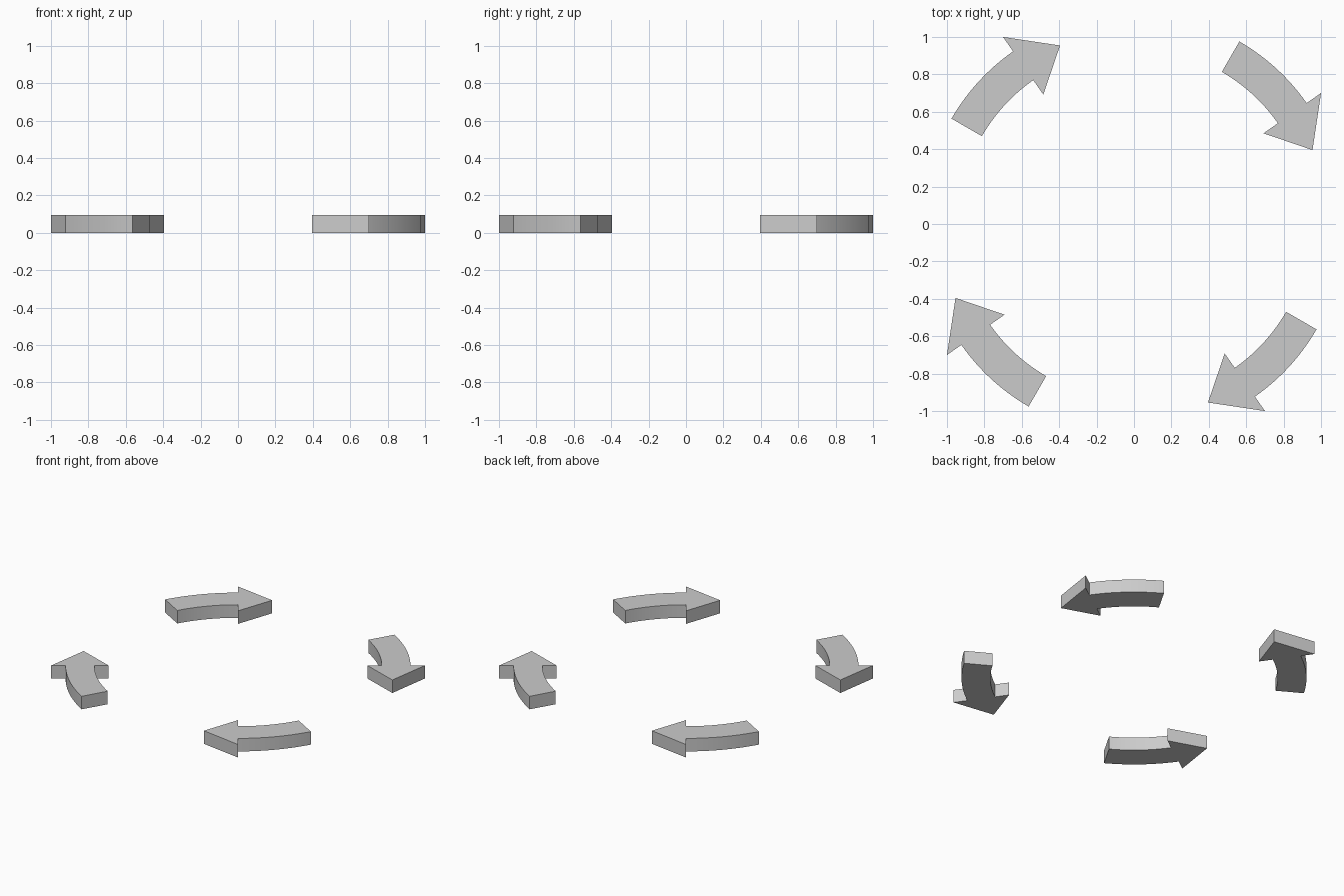
import bpy, bmesh
from math import radians, sin, cos, pi

if "Cube" in bpy.data.objects:
    bpy.data.objects.remove(bpy.data.objects["Cube"])

R = 1.033        # mid radius of the ring
U = 0.0939       # shaft half width, also the thickness
TAIL, NECK, TIP = 60, 35, 22.5   # angles in degrees
SEGS = 16


def polar(bm, r, deg):
    a = radians(deg)
    return bm.verts.new((r * cos(a), r * sin(a), 0))


def arrow_mesh():
    bm = bmesh.new()
    # curved shaft
    angles = [TAIL + (NECK - TAIL) * i / SEGS for i in range(SEGS + 1)]
    rows = [(polar(bm, R - U, a), polar(bm, R + U, a)) for a in angles]
    for (i0, o0), (i1, o1) in zip(rows, rows[1:]):
        bm.faces.new((i0, i1, o1, o0))
    # triangular head
    inner, outer = rows[-1]
    bm.faces.new((outer, inner, polar(bm, R - 2 * U, NECK),
                  polar(bm, R, TIP), polar(bm, R + 2 * U, NECK)))
    # thickness
    ext = bmesh.ops.extrude_face_region(bm, geom=bm.faces[:])
    top = [g for g in ext["geom"] if isinstance(g, bmesh.types.BMVert)]
    bmesh.ops.translate(bm, verts=top, vec=(0, 0, U))
    bmesh.ops.recalc_face_normals(bm, faces=bm.faces[:])
    me = bpy.data.meshes.new("curved_arrow")
    bm.to_mesh(me)
    bm.free()
    return me


# four arrows chasing each other clockwise
mesh = arrow_mesh()
for k in range(4):
    ob = bpy.data.objects.new(f"curved_arrow_{k + 1}", mesh)
    ob.rotation_euler.z = k * pi / 2
    bpy.context.collection.objects.link(ob)

bpy.ops.object.select_all(action='DESELECT')
ob.select_set(True)
bpy.context.view_layer.objects.active = ob
bpy.ops.object.shade_smooth_by_angle(angle=radians(20))
